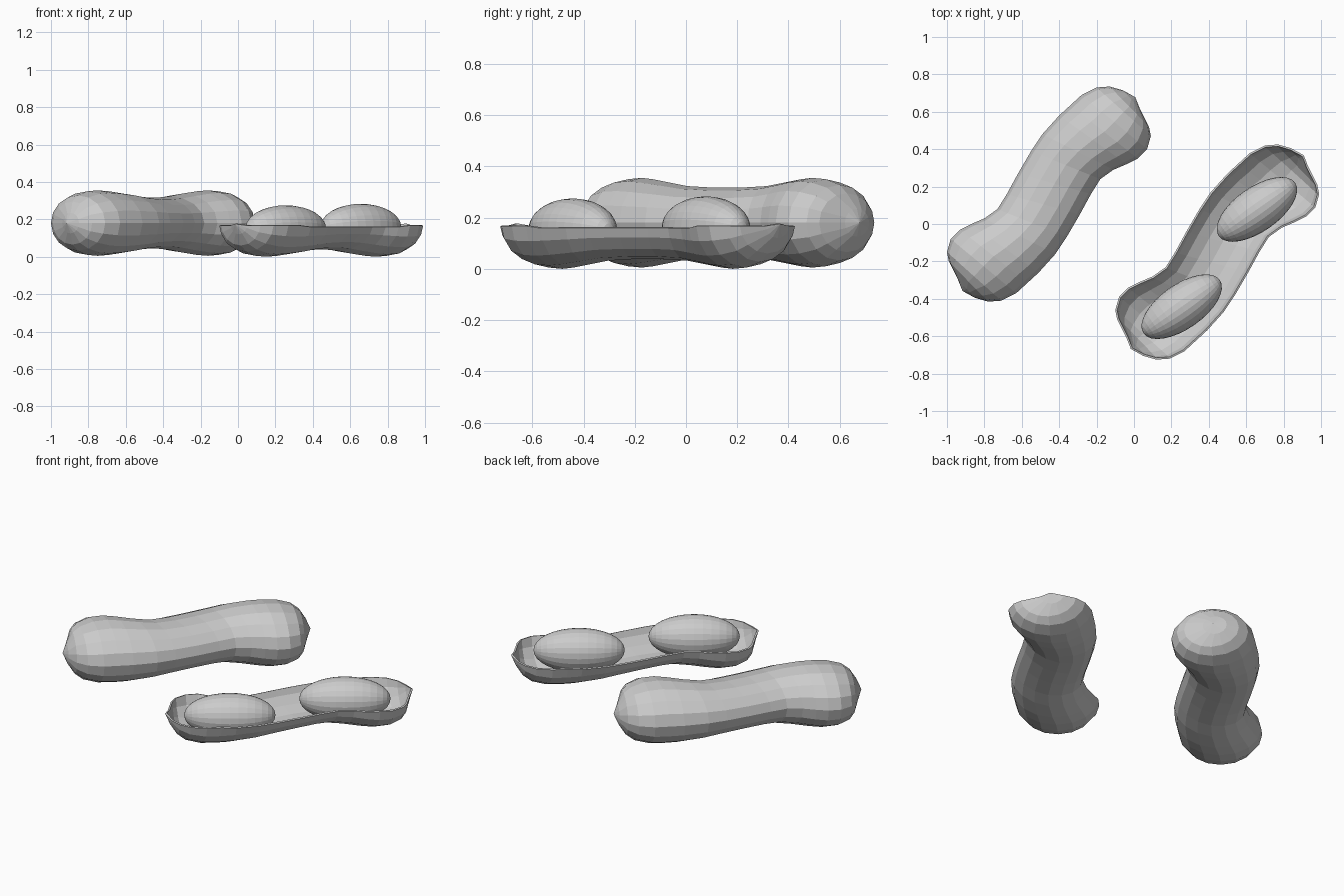
import bpy, bmesh, math
from mathutils import Vector

cube = bpy.data.objects.get("Cube")
if cube:
    bpy.data.objects.remove(cube, do_unlink=True)

grey = bpy.data.materials.new("shell grey")
grey.use_nodes = True
grey.diffuse_color = (0.6, 0.6, 0.6, 1)
grey.node_tree.nodes["Principled BSDF"].inputs["Base Color"].default_value = (0.6, 0.6, 0.6, 1)

# One end of the pod, middle to tip: left rim point, right rim point, half height
HALF_POD = [
    ((-0.165, 0.11), (0.225, 0.0), 0.137),
    ((-0.095, 0.23), (0.275, 0.08), 0.143),
    ((-0.035, 0.32), (0.345, 0.13), 0.157),
    ((0.055, 0.42), (0.415, 0.16), 0.17),
    ((0.115, 0.475), (0.475, 0.19), 0.175),
    ((0.175, 0.53), (0.525, 0.24), 0.17),
    ((0.255, 0.57), (0.545, 0.31), 0.148),
    ((0.325, 0.575), (0.535, 0.36), 0.115),
    ((0.395, 0.555), (0.485, 0.46), 0.055),
]
TIP = Vector((0.462, 0.518, 0))
SIDES = 16


def pod_rings():
    """Rings from one tip to the other; the pod has half-turn symmetry."""
    far = [(Vector((*l, 0)), Vector((*r, 0)), h) for l, r, h in HALF_POD]
    near = [(-r, -l, h) for l, r, h in reversed(far)]
    return near + far


def finish(bm, name, location):
    bmesh.ops.recalc_face_normals(bm, faces=bm.faces)
    mesh = bpy.data.meshes.new(name)
    bm.to_mesh(mesh)
    bm.free()
    mesh.materials.append(grey)
    obj = bpy.data.objects.new(name, mesh)
    obj.location = location
    bpy.context.collection.objects.link(obj)
    return obj


def pod(name, location, half=False):
    bm = bmesh.new()
    steps = SIDES // 2 + 1 if half else SIDES
    rings = []
    for left, right, height in pod_rings():
        mid, side = (left + right) / 2, (right - left) / 2
        ring = []
        for i in range(steps):
            a = -2 * math.pi * i / SIDES
            ring.append(bm.verts.new(mid + side * math.cos(a) + Vector((0, 0, height * math.sin(a)))))
        rings.append(ring)
    spans = steps - 1 if half else steps
    for a, b in zip(rings, rings[1:]):
        for i in range(spans):
            j = (i + 1) % steps
            bm.faces.new((a[i], a[j], b[j], b[i]))
    for ring, tip in ((rings[0], -TIP), (rings[-1], TIP)):
        pole = bm.verts.new(tip)
        for i in range(spans):
            bm.faces.new((ring[i], ring[(i + 1) % steps], pole))
    if half:
        # Lower the rim slightly along the waist
        for ring in rings[5:-5]:
            for v in (ring[0], ring[-1]):
                v.co.z -= 0.016
        for ring in rings[:5] + rings[-5:]:
            for v in (ring[0], ring[-1]):
                v.co.z -= 0.008
    return finish(bm, name, location)


def seed(name, location):
    bm = bmesh.new()
    bmesh.ops.create_uvsphere(bm, u_segments=24, v_segments=16, radius=1)
    for v in bm.verts:
        x, y, z = v.co
        v.co = (z * 0.249, y * 0.119, x * 0.122)
    obj = finish(bm, name, location)
    obj.rotation_euler.z = math.radians(35)


# Closed pod
pod("whole_pod", (-0.455, 0.16, 0.18))

# Open half pod with thin walls
shell = pod("half_pod", (0.445, -0.15, 0.175), half=True)
wall = shell.modifiers.new("wall", 'SOLIDIFY')
wall.thickness = 0.01
wall.offset = -1

# Seeds lying in the open half
seed("front_seed", (0.255, -0.442, 0.153))
seed("back_seed", (0.657, 0.078, 0.161))
